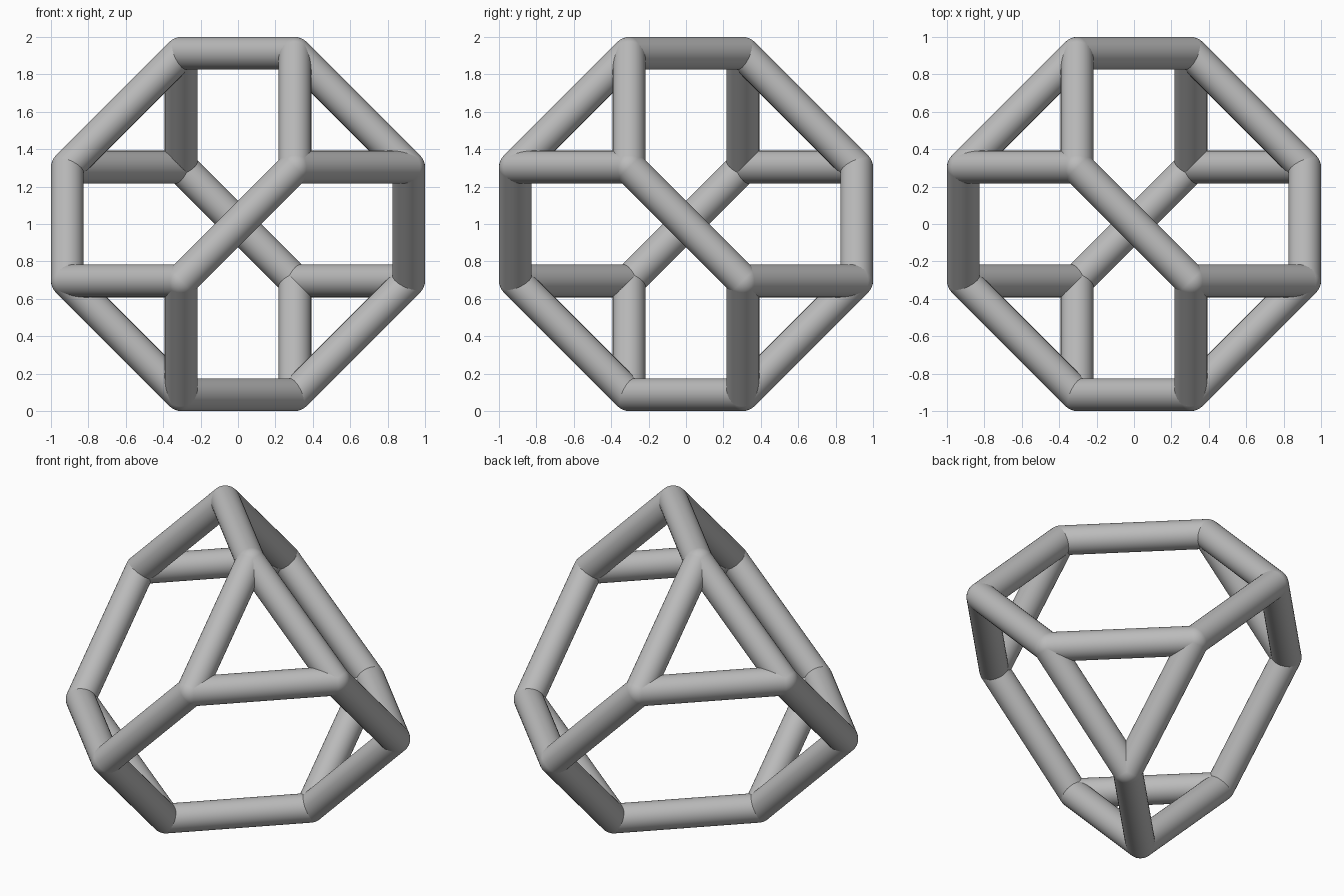
import bpy
from itertools import combinations, product
from mathutils import Vector

if "Cube" in bpy.data.objects:
    bpy.data.objects.remove(bpy.data.objects["Cube"], do_unlink=True)

RADIUS = 0.0875
UNIT = (1 - RADIUS) / 3
CENTRE = Vector((0, 0, 1))

grey = bpy.data.materials.new("light grey")
grey.use_nodes = True
colour = (0.5, 0.5, 0.5, 1)
grey.diffuse_color = colour
grey.node_tree.nodes["Principled BSDF"].inputs["Base Color"].default_value = colour


def finish(name):
    ob = bpy.context.object
    ob.name = name
    ob.data.materials.append(grey)
    bpy.ops.object.shade_smooth_by_angle()


# Corners of a truncated tetrahedron
corners = []
for axis in range(3):
    for signs in product((-1, 1), repeat=3):
        if signs[0] * signs[1] * signs[2] < 0:
            corner = Vector(signs)
            corner[axis] *= 3
            corners.append(corner)

# Round joints
for corner in corners:
    bpy.ops.mesh.primitive_uv_sphere_add(
        segments=32, ring_count=16, radius=RADIUS, location=CENTRE + corner * UNIT)
    finish("joint")

# Struts between neighbouring corners
for a, b in combinations(corners, 2):
    span = b - a
    if span.length < 3:
        bpy.ops.mesh.primitive_cylinder_add(
            vertices=32, radius=RADIUS, depth=span.length * UNIT,
            end_fill_type='NOTHING',
            location=CENTRE + (a + b) / 2 * UNIT,
            rotation=span.to_track_quat('Z', 'Y').to_euler())
        finish("strut")
